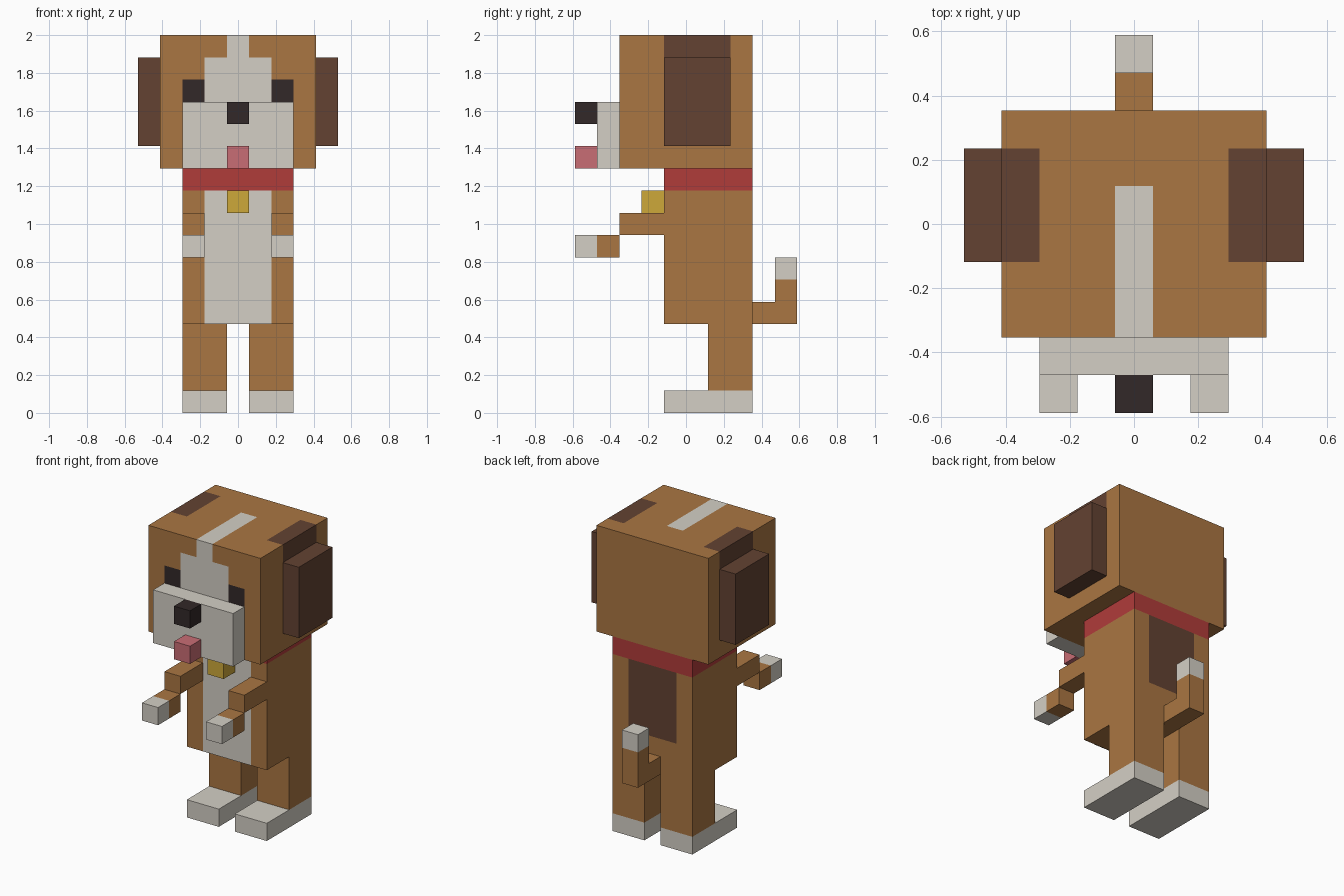
import bpy, bmesh
from mathutils import Vector

if "Cube" in bpy.data.objects:
    bpy.data.objects.remove(bpy.data.objects["Cube"])

U = 2 / 17  # one block; the model is 17 blocks tall


def material(name, rgb):
    m = bpy.data.materials.new(name)
    lin = [((c / 255 + 0.055) / 1.055) ** 2.4 for c in rgb]
    m.diffuse_color = (*lin, 1)
    m.use_nodes = True
    m.node_tree.nodes["Principled BSDF"].inputs["Base Color"].default_value = m.diffuse_color
    return m


BROWN = material("tan brown", (170, 118, 66))
DARK = material("dark brown", (99, 66, 50))
WHITE = material("warm white", (212, 207, 197))
BLACK = material("near black", (50, 40, 40))
RED = material("collar red", (176, 60, 58))
GOLD = material("tag gold", (205, 168, 58))
PINK = material("tongue pink", (201, 109, 117))


def box(name, lo, hi, mat, paint=()):
    """Box between two corners in blocks; paint = flat (lo, hi, material) areas cut into its faces."""
    bm = bmesh.new()
    bmesh.ops.create_cube(bm, size=1)
    for v in bm.verts:
        v.co = Vector([(lo[i] + hi[i]) / 2 + v.co[i] * (hi[i] - lo[i]) for i in range(3)])
    for a, b, _ in paint:
        for i in range(3):
            for c in {a[i], b[i]}:
                if lo[i] < c < hi[i]:
                    no = [0, 0, 0]
                    no[i] = 1
                    co = [0, 0, 0]
                    co[i] = c
                    bmesh.ops.bisect_plane(bm, geom=bm.verts[:] + bm.edges[:] + bm.faces[:],
                                           plane_co=co, plane_no=no)
    mats = [mat]
    for a, b, m in paint:
        if m not in mats:
            mats.append(m)
        for f in bm.faces:
            c = f.calc_center_median()
            if all(a[i] - 1e-4 <= c[i] <= b[i] + 1e-4 for i in range(3)):
                f.material_index = mats.index(m)
    bmesh.ops.scale(bm, vec=(U, U, U), verts=bm.verts)
    bmesh.ops.recalc_face_normals(bm, faces=bm.faces)
    me = bpy.data.meshes.new(name)
    bm.to_mesh(me)
    bm.free()
    for m in mats:
        me.materials.append(m)
    ob = bpy.data.objects.new(name, me)
    bpy.context.collection.objects.link(ob)
    return ob


def flip(lo, hi):
    return (-hi[0], *lo[1:]), (-lo[0], *hi[1:])


def pair(name, lo, hi, mat):
    box("right_" + name, lo, hi, mat)
    box("left_" + name, *flip(lo, hi), mat)


# Head: blaze on face and crown, eyes, dark patches around the ears
sided = [((1.5, -3, 14), (2.5, -3, 15), BLACK),
         ((2.5, -1, 17), (3.5, 2, 17), DARK),
         ((3.5, -1, 12), (3.5, 2, 17), DARK)]
head_paint = [((-1.5, -3, 14), (1.5, -3, 16), WHITE),
              ((-.5, -3, 16), (.5, -3, 17), WHITE),
              ((-.5, -3, 17), (.5, 1, 17), WHITE)]
for a, b, m in sided:
    head_paint += [(a, b, m), (*flip(a, b), m)]
box("head", (-3.5, -3, 11), (3.5, 3, 17), BROWN, head_paint)
pair("ear", (3.5, -1, 12), (4.5, 2, 16), DARK)

# Muzzle
box("muzzle", (-2.5, -4, 11), (2.5, -3, 14), WHITE)
box("nose", (-.5, -5, 13), (.5, -4, 14), BLACK)
box("tongue", (-.5, -5, 11), (.5, -4, 12), PINK)

# Collar and tag
box("collar", (-2.5, -1, 10), (2.5, 3, 11), RED)
box("tag", (-.5, -2, 9), (.5, -1, 10), GOLD)

# Body with pale chest and dark back patch
box("body", (-2.5, -1, 4), (2.5, 3, 10), BROWN,
    [((-1.5, -1, 4), (1.5, -1, 10), WHITE),
     ((-1.5, 3, 6), (1.5, 3, 10), DARK)])

# Arms and legs
pair("upper_arm", (1.5, -3, 8), (2.5, -1, 9), BROWN)
pair("forearm", (1.5, -4, 7), (2.5, -3, 8), BROWN)
pair("hand", (1.5, -5, 7), (2.5, -4, 8), WHITE)
pair("leg", (.5, 1, 1), (2.5, 3, 4), BROWN)
pair("foot", (.5, -1, 0), (2.5, 3, 1), WHITE)

# Tail
box("tail_base", (-.5, 3, 4), (.5, 5, 5), BROWN)
box("tail_upright", (-.5, 4, 5), (.5, 5, 6), BROWN)
box("tail_tip", (-.5, 4, 6), (.5, 5, 7), WHITE)
